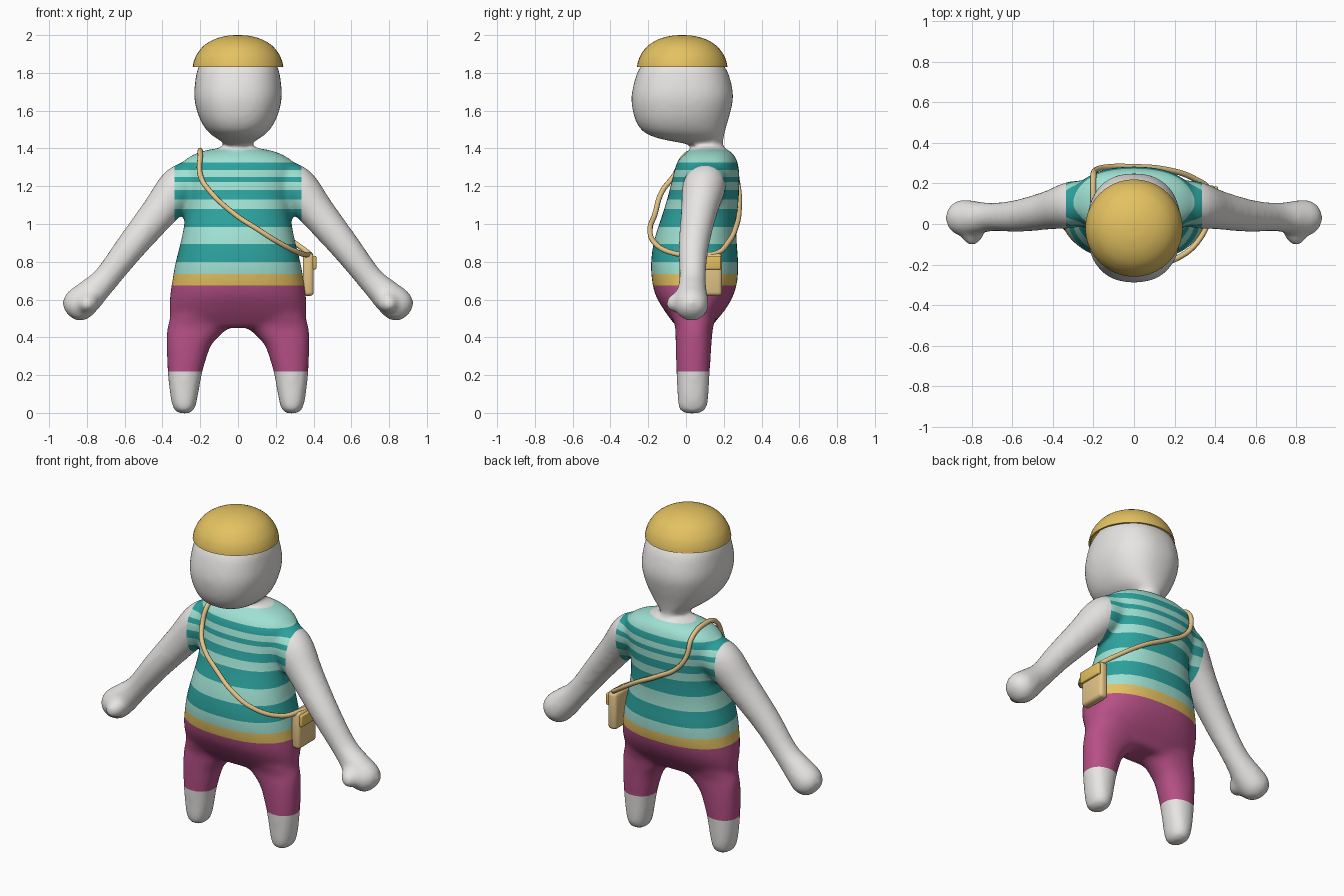
import bpy, bmesh, math
from mathutils import Vector

if "Cube" in bpy.data.objects:
    bpy.data.objects.remove(bpy.data.objects["Cube"])


def material(name, *rgb):
    m = bpy.data.materials.new(name)
    m.use_nodes = True
    m.diffuse_color = (*rgb, 1)
    bsdf = m.node_tree.nodes["Principled BSDF"]
    bsdf.inputs["Base Color"].default_value = (*rgb, 1)
    bsdf.inputs["Roughness"].default_value = 0.8
    return m


skin = material("pale grey skin", 0.8, 0.79, 0.77)
dark = material("dark teal", 0.025, 0.36, 0.34)
light = material("light teal", 0.35, 0.75, 0.65)
gold = material("gold", 0.78, 0.54, 0.12)
pink = material("magenta", 0.47, 0.08, 0.24)
tan = material("tan leather", 0.78, 0.56, 0.25)


def refine(rows, steps=4):
    """Catmull-Rom interpolation between rows of numbers."""
    out = []
    for i in range(len(rows) - 1):
        p = [rows[max(0, min(len(rows) - 1, i + k))] for k in (-1, 0, 1, 2)]
        for s in range(steps):
            t = s / steps
            out.append([b + 0.5 * t * (c - a + t * (2*a - 5*b + 4*c - d + t * (3*(b - c) + d - a)))
                        for a, b, c, d in zip(*p)])
    return out + [list(rows[-1])]


def skin_rings(bm, rings):
    loops = [[bm.verts.new(p) for p in ring] for ring in rings]
    n = len(loops[0])
    for a, b in zip(loops, loops[1:]):
        for i in range(n):
            bm.faces.new((a[i], a[(i + 1) % n], b[(i + 1) % n], b[i]))
    bm.faces.new(loops[0][::-1])
    bm.faces.new(loops[-1])


def loft(bm, rows, power=2.0, sides=40):
    """Stack level rings given as (z, x0, x1, y0, y1)."""
    rings = []
    for z, x0, x1, y0, y1 in rows:
        ring = []
        for i in range(sides):
            a = math.tau * i / sides
            c, s = math.cos(a), math.sin(a)
            u = math.copysign(abs(c) ** (2 / power), c)
            v = math.copysign(abs(s) ** (2 / power), s)
            ring.append(((x0 + x1 + u * (x1 - x0)) / 2, (y0 + y1 + v * (y1 - y0)) / 2, z))
        rings.append(ring)
    skin_rings(bm, rings)


def tube(bm, path, sides=24):
    """Round limb along (x, y, z, radius) points."""
    rings = []
    for i, (x, y, z, r) in enumerate(path):
        ahead, behind = path[min(i + 1, len(path) - 1)], path[max(i - 1, 0)]
        t = (Vector(ahead[:3]) - Vector(behind[:3])).normalized()
        u = t.cross(Vector((0, 1, 0))).normalized()
        v = t.cross(u)
        angles = [math.tau * k / sides for k in range(sides)]
        rings.append([Vector((x, y, z)) + r * (math.cos(a) * u + math.sin(a) * v) for a in angles])
    skin_rings(bm, rings)


def add_object(name, bm, *mats):
    me = bpy.data.meshes.new(name)
    bmesh.ops.recalc_face_normals(bm, faces=bm.faces[:])
    bm.to_mesh(me)
    bm.free()
    ob = bpy.data.objects.new(name, me)
    bpy.context.collection.objects.link(ob)
    for m in mats:
        me.materials.append(m)
    return ob


def smooth(ob, angle=40):
    bpy.ops.object.select_all(action='DESELECT')
    ob.select_set(True)
    bpy.context.view_layer.objects.active = ob
    bpy.ops.object.shade_smooth_by_angle(angle=math.radians(angle))


# Body volumes: torso, head, legs, arms, fused into one skin
torso = [(.45, .29, -.045, .13), (.50, .352, -.085, .17), (.55, .363, -.12, .21),
         (.62, .36, -.16, .25), (.70, .348, -.18, .272), (.80, .33, -.185, .276),
         (.92, .30, -.167, .268), (1.05, .277, -.125, .272), (1.15, .28, -.095, .28),
         (1.25, .30, -.07, .283), (1.32, .295, -.05, .275), (1.36, .25, -.02, .258),
         (1.388, .18, .02, .23), (1.405, .08, .06, .18)]
head = [(1.36, .085, .03, .205), (1.41, .067, .035, .194), (1.428, .075, -.02, .195),
        (1.448, .105, -.125, .198), (1.475, .145, -.205, .204), (1.515, .18, -.25, .213),
        (1.58, .212, -.278, .232), (1.67, .232, -.289, .25), (1.76, .226, -.272, .236),
        (1.83, .21, -.243, .207), (1.92, .15, -.17, .13), (1.95, .07, -.08, .05)]
leg = [(.52, .03, .355, -.08, .165), (.46, .04, .372, -.058, .145), (.42, .085, .378, -.056, .14),
       (.36, .14, .378, -.055, .135), (.28, .17, .376, -.053, .13), (.2, .192, .371, -.05, .125),
       (.1, .21, .36, -.046, .12), (.04, .223, .348, -.042, .113), (.012, .235, .335, -.03, .1),
       (-.003, .26, .31, -.005, .07)]
arm = [(.2, .13, 1.25, .09), (.30, .097, 1.2, .115), (.42, .068, 1.06, .096), (.573, .04, .873, .08),
       (.70, .035, .71, .071), (.79, .03, .62, .085), (.845, .03, .57, .09), (.88, .03, .535, .07),
       (.897, .03, .518, .03)]
thumb = [(.77, .02, .62, .05), (.79, -.03, .59, .055), (.8, -.075, .575, .045), (.803, -.105, .566, .016)]

bm = bmesh.new()
for rows, power in ((torso, 2.3), (head, 2.35)):
    loft(bm, refine([(z, -x, x, y0, y1) for z, x, y0, y1 in rows]), power)
for side in (1, -1):
    loft(bm, [(z, side * a, side * b, c, d) for z, a, b, c, d in refine(leg)], 2.2)
    for path in (arm, thumb):
        tube(bm, [(side * x, y, z, r) for x, y, z, r in refine(path)])
body = add_object("body", bm)
remesh = body.modifiers.new("fuse", 'REMESH')
remesh.mode = 'VOXEL'
remesh.voxel_size = 0.016
soften = body.modifiers.new("soften", 'SMOOTH')
soften.factor = 0.5
soften.iterations = 10
fused = bpy.data.meshes.new_from_object(body.evaluated_get(bpy.context.evaluated_depsgraph_get()))
body.modifiers.clear()
body.data = fused
fused.materials.clear()
for m in (skin, dark, light, gold, pink):
    fused.materials.append(m)

# Cut clothing edges into the skin, then colour by height: legs, trousers, belt, stripes, neck
SLEEVE = 0.335
LEVELS = [.22, .675, .735, .80, .895, .985, 1.08, 1.13, 1.18, 1.222, 1.25, 1.285, 1.325, 1.395]
BANDS = [0, 4, 3] + [2, 1] * 5 + [2, 0]
bm = bmesh.new()
bm.from_mesh(fused)
cuts = [((0, 0, z), (0, 0, 1)) for z in LEVELS] + [((x, 0, 0), (1, 0, 0)) for x in (SLEEVE, -SLEEVE)]
for point, normal in cuts:
    bmesh.ops.bisect_plane(bm, geom=bm.verts[:] + bm.edges[:] + bm.faces[:], dist=1e-4,
                           plane_co=point, plane_no=normal)
for f in bm.faces:
    c = f.calc_center_median()
    f.smooth = True
    bare = abs(c.x) > SLEEVE and (c.z > .8 or abs(c.x) > .45)
    f.material_index = 0 if bare else BANDS[sum(c.z > z for z in LEVELS)]
bm.to_mesh(fused)
bm.free()

# Hollow domed cap
dome = [(2.0, .004), (1.996, .06), (1.978, .125), (1.945, .18), (1.90, .217), (1.86, .234), (1.83, .24)]
shell = refine(dome) + [(1.83, .228), (1.87, .215), (1.92, .17)]
bm = bmesh.new()
loft(bm, [(z, -r, r, -.02 - r, -.02 + r) for z, r in shell])
smooth(add_object("cap", bm, gold))

# Shoulder strap looping over the right shoulder to the left hip
strap_path = [(-.2, .1, 1.39), (-.2, 0, 1.365), (-.2, -.06, 1.26), (-.15, -.125, 1.175),
              (-.015, -.165, 1.05), (.1, -.19, .975), (.21, -.17, .905), (.33, -.065, .845),
              (.375, .06, .838), (.375, .16, .845), (.3, .222, .9), (.15, .27, 1.0),
              (0, .282, 1.08), (-.14, .28, 1.17), (-.19, .265, 1.25), (-.2, .23, 1.35)]
curve = bpy.data.curves.new("strap", 'CURVE')
curve.dimensions = '3D'
curve.bevel_depth = 0.014
curve.bevel_resolution = 2
curve.resolution_u = 6
spline = curve.splines.new('BEZIER')
spline.bezier_points.add(len(strap_path) - 1)
for point, co in zip(spline.bezier_points, strap_path):
    point.co = co
    point.handle_left_type = point.handle_right_type = 'AUTO'
spline.use_cyclic_u = True
curve.materials.append(tan)
bpy.context.collection.objects.link(bpy.data.objects.new("strap", curve))


# Hip bag with flap
def rounded_box(name, centre, size, bevel, mat):
    bm = bmesh.new()
    bmesh.ops.create_cube(bm, size=1)
    bmesh.ops.scale(bm, vec=size, verts=bm.verts)
    bmesh.ops.translate(bm, vec=centre, verts=bm.verts)
    bmesh.ops.bevel(bm, geom=bm.edges[:], offset=bevel, segments=3, profile=0.5, affect='EDGES')
    smooth(add_object(name, bm, mat))


rounded_box("bag", (.372, .105, .732), (.058, .172, .225), .02, tan)
rounded_box("bag_flap", (.404, .105, .795), (.022, .16, .072), .008, gold)
